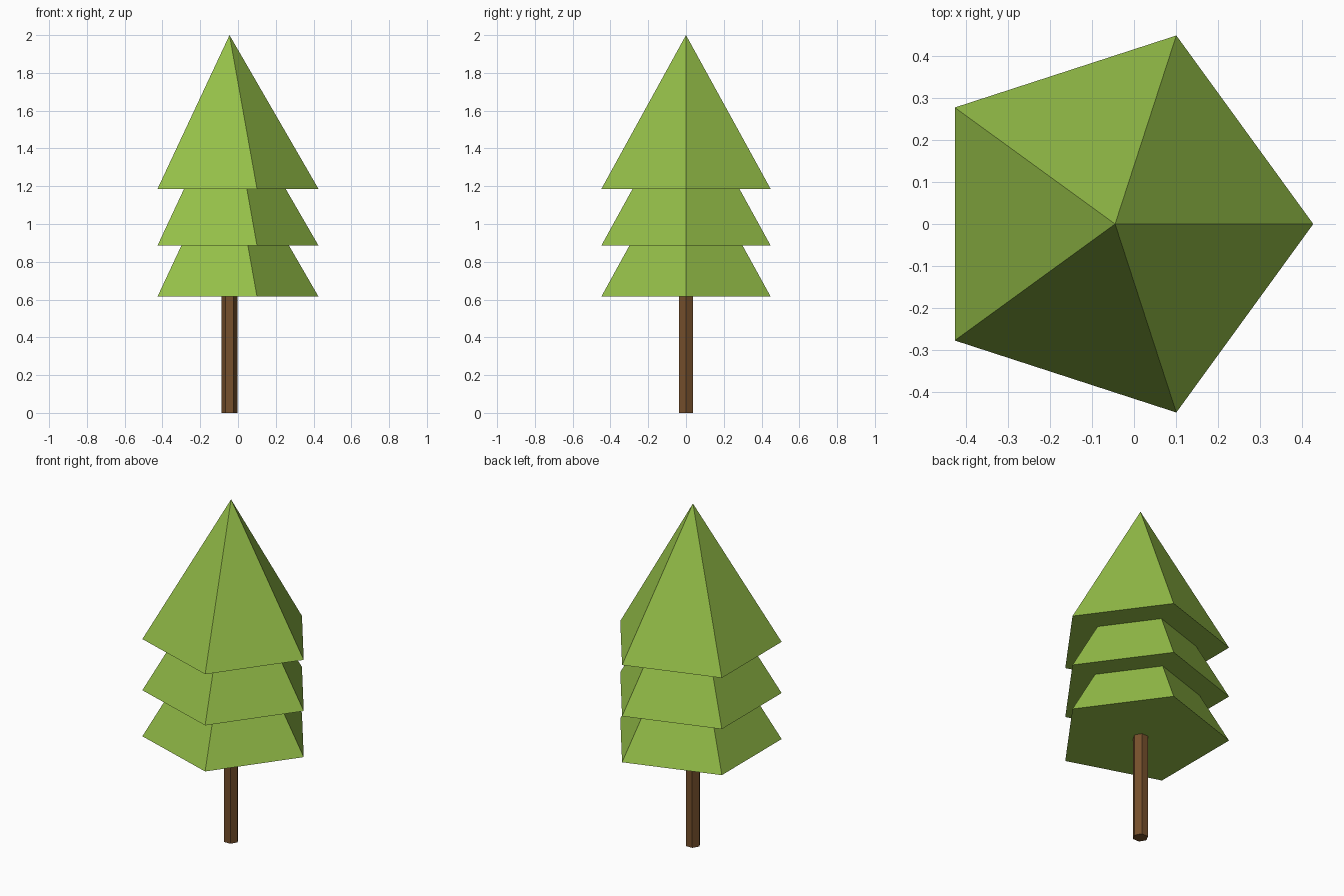
import bpy
import bmesh
import math
from mathutils import Matrix

if "Cube" in bpy.data.objects:
    bpy.data.objects.remove(bpy.data.objects["Cube"])

AXIS_X = -0.045


def material(name, color):
    mat = bpy.data.materials.new(name)
    mat.diffuse_color = (*color, 1)
    mat.use_nodes = True
    mat.node_tree.nodes["Principled BSDF"].inputs["Base Color"].default_value = mat.diffuse_color
    return mat


def cone(name, sides, r_base, r_top, z0, z1, mat):
    """Flat-shaded capped cone or prism with its first corner on +x."""
    bm = bmesh.new()
    angles = [math.tau * i / sides for i in range(sides)]

    def ring(r, z):
        return [bm.verts.new((r * math.cos(a), r * math.sin(a), z)) for a in angles]

    base = ring(r_base, z0)
    bm.faces.new(base[::-1])
    if r_top:
        top = ring(r_top, z1)
        bm.faces.new(top)
    else:
        top = [bm.verts.new((0, 0, z1))] * sides
    for i in range(sides):
        j = (i + 1) % sides
        corners = [base[i], base[j], top[j]]
        if r_top:
            corners.append(top[i])
        bm.faces.new(corners)
    bm.transform(Matrix.Translation((AXIS_X, 0, 0)))
    mesh = bpy.data.meshes.new(name)
    bm.to_mesh(mesh)
    bm.free()
    mesh.materials.append(mat)
    obj = bpy.data.objects.new(name, mesh)
    bpy.context.collection.objects.link(obj)
    return obj


bark = material("bark", (0.18, 0.08, 0.025))
needles = material("needles", (0.30, 0.52, 0.065))

# Six-sided trunk
cone("trunk", 6, 0.042, 0.042, 0, 0.63, bark)

# Three equal five-sided foliage tiers, each nested into the one above
for name, z in (("lower", 0.615), ("middle", 0.885), ("upper", 1.185)):
    cone(name + "_foliage", 5, 0.4716, 0, z, z + 0.815, needles)
